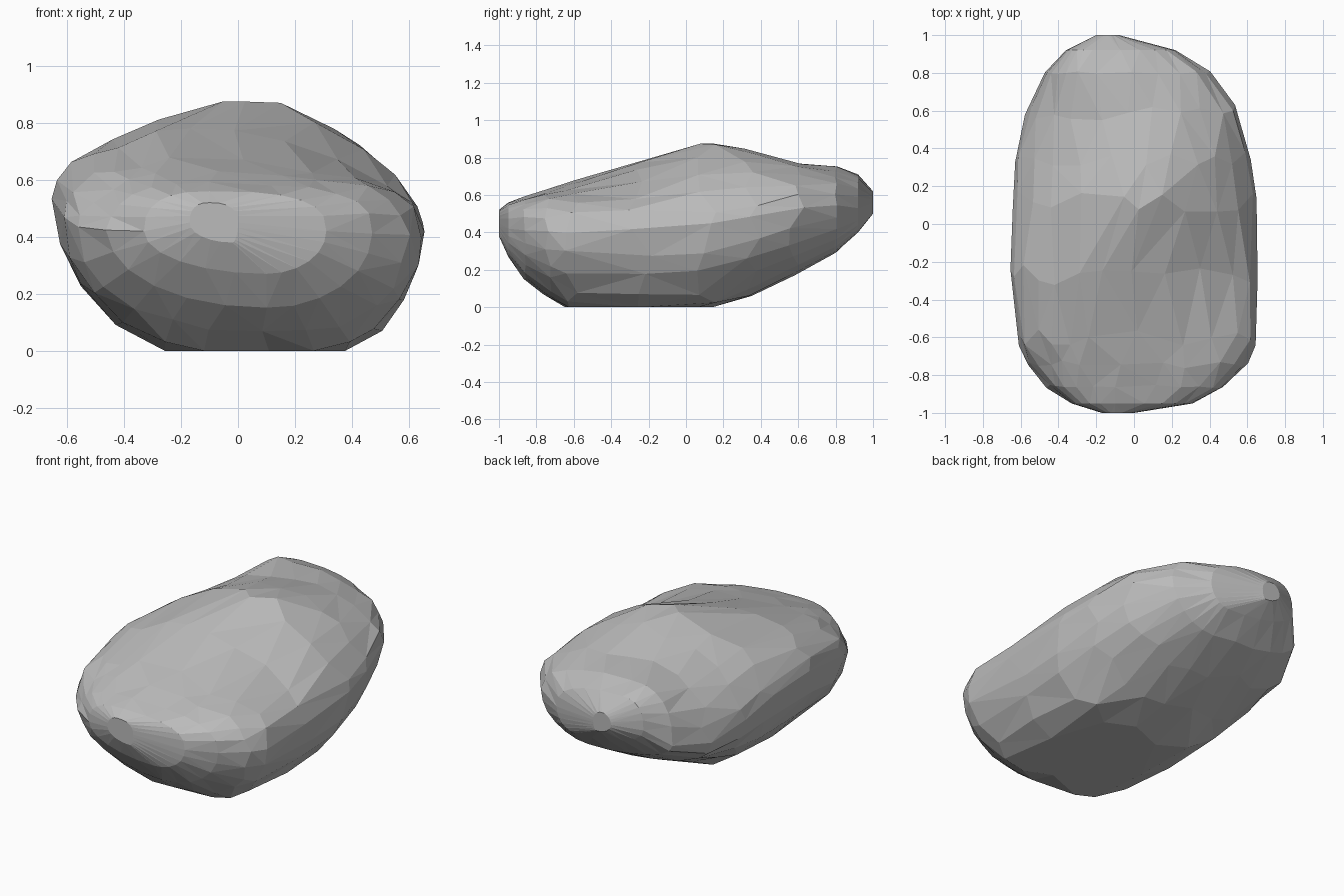
import bpy
import bmesh
import math
import random

random.seed(7)
if "Cube" in bpy.data.objects:
    bpy.data.objects.remove(bpy.data.objects["Cube"], do_unlink=True)

# Cross-sections from front to back:
# depth, right side, left side, right widest height, left widest height,
# underside, crest height, crest offset, right and left shoulder fullness
STATIONS = [
    (-1, -.17, 0, .45, .45, .38, .52, -.1, 2.5, 2.5),
    (-.95, -.33, .31, .42, .42, .27, .56, -.1, 2.6, 2.8),
    (-.86, -.46, .47, .42, .41, .15, .59, -.1, 2.4, 2.8),
    (-.74, -.57, .61, .43, .41, .05, .625, -.15, 2.1, 2.7),
    (-.63, -.62, .65, .47, .41, -.04, .66, -.25, 1.9, 2.5),
    (-.25, -.65, .65, .55, .42, -.1, .78, -.2, 1.8, 1.8),
    (.13, -.64, .65, .5, .44, -.07, .89, .07, 1.7, 1.5),
    (.35, -.63, .62, .43, .48, .06, .84, .1, 2, 1.6),
    (.6, -.57, .55, .37, .53, .18, .77, -.05, 2.3, 2.1),
    (.8, -.47, .4, .43, .54, .29, .755, -.2, 2.6, 2.3),
    (.92, -.36, .22, .54, .53, .4, .71, -.22, 2.6, 2.5),
    (1, -.2, -.08, .56, .56, .5, .62, -.14, 2, 2),
]
SIDES = 24
UNDERSIDE_CENTRE = .1


def section(position):
    """Blend the two stations around a fractional position."""
    i = min(int(position), len(STATIONS) - 2)
    t = position - i
    return [a + (b - a) * t for a, b in zip(STATIONS[i], STATIONS[i + 1])]


def surface_point(position, angle):
    """Point on the rock, from rounded quarter curves with uneven fullness."""
    (y, right, left, high_right, high_left, bottom, top, crest,
     full_right, full_left) = section(position)
    c, s = math.cos(angle), math.sin(angle)
    upper = s > 0
    power = 2
    if upper:
        power = full_left if c > 0 else full_right
    centre = crest if upper else UNDERSIDE_CENTRE
    centre = min(max(centre, right + .02), left - .02)
    reach = left - centre if c > 0 else centre - right
    middle = high_left if c > 0 else high_right
    rise = top - middle if upper else middle - bottom
    x = centre + math.copysign(abs(c) ** (2 / power), c) * reach
    z = middle + math.copysign(abs(s) ** (2 / power), s) * rise
    # The underside is worn flat where it rests
    return x, y, max(z, 0)


# Rock body: irregular rings skinned into flat facets
bm = bmesh.new()
rings = []
last = len(STATIONS) - 1
for r in range(last + 1):
    ring = []
    wander = .2 if 2 < r < last - 2 else 0
    for k in range(SIDES):
        slide = random.uniform(-wander, wander)
        turn = (k + random.uniform(-wander, wander)) * math.tau / SIDES
        ring.append(bm.verts.new(surface_point(r + slide, turn)))
    rings.append(ring)

for a, b in zip(rings, rings[1:]):
    for k in range(SIDES):
        n = (k + 1) % SIDES
        bm.faces.new((a[k], a[n], b[n], b[k]))
bm.faces.new(rings[0])
bm.faces.new(rings[-1])

# Chipped facets: small random dents above the resting face
for v in bm.verts:
    if .1 < v.co.z < .8 and abs(v.co.y) < .9:
        v.co *= random.uniform(.99, 1.01)
bmesh.ops.triangulate(bm, faces=bm.faces[:], quad_method="BEAUTY")
bmesh.ops.recalc_face_normals(bm, faces=bm.faces[:])

mesh = bpy.data.meshes.new("rock")
bm.to_mesh(mesh)
bm.free()
rock = bpy.data.objects.new("rock", mesh)
bpy.context.collection.objects.link(rock)

# Stone colour
stone = bpy.data.materials.new("stone_grey")
stone.use_nodes = True
colour = (.5, .5, .5, 1)
stone.diffuse_color = colour
stone.node_tree.nodes["Principled BSDF"].inputs["Base Color"].default_value = colour
mesh.materials.append(stone)
